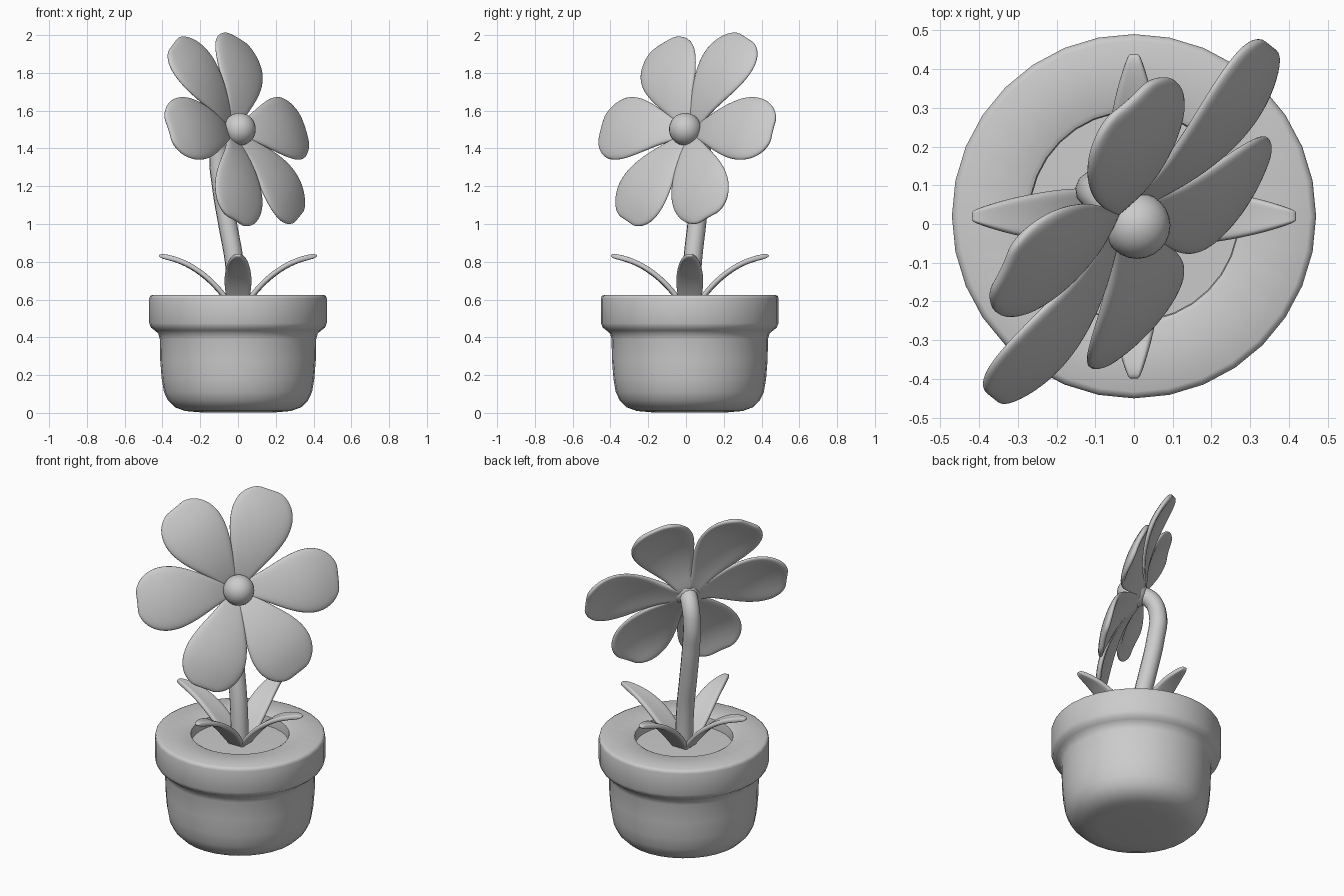
import bpy, bmesh, math
from mathutils import Vector, Matrix

if "Cube" in bpy.data.objects:
    bpy.data.objects.remove(bpy.data.objects["Cube"])

CY = 0.02  # pot axis offset in y


def finish(name, bm, mods=()):
    bmesh.ops.recalc_face_normals(bm, faces=bm.faces)
    me = bpy.data.meshes.new(name)
    bm.to_mesh(me)
    bm.free()
    for p in me.polygons:
        p.use_smooth = True
    ob = bpy.data.objects.new(name, me)
    bpy.context.collection.objects.link(ob)
    for kind, settings in mods:
        m = ob.modifiers.new(kind.title(), kind)
        for k, v in settings.items():
            setattr(m, k, v)
    return ob


def lathe(name, profile, seg=32):
    bm = bmesh.new()
    vs = [bm.verts.new((r, 0, z)) for r, z in profile]
    es = [bm.edges.new(p) for p in zip(vs, vs[1:])]
    bmesh.ops.spin(bm, geom=vs + es, axis=(0, 0, 1), cent=(0, 0, 0),
                   angle=math.tau, steps=seg, use_duplicate=False)
    bmesh.ops.remove_doubles(bm, verts=bm.verts, dist=1e-4)
    ob = finish(name, bm)
    ob.location.y = CY
    bpy.context.view_layer.objects.active = ob
    ob.select_set(True)
    bpy.ops.object.shade_smooth_by_angle(angle=math.radians(50))
    ob.select_set(False)
    return ob


def blade(name, rows, curl, thick, matrix):
    """Blade from rows of (along, height, half width), bent across by curl."""
    bm = bmesh.new()
    grid = []
    for a, h, w in rows:
        grid.append([bm.verts.new((a, s * w, h + curl * (s * w) ** 2))
                     for s in (-1, -0.55, 0, 0.55, 1)])
    for r0, r1 in zip(grid, grid[1:]):
        for j in range(4):
            bm.faces.new((r0[j], r1[j], r1[j + 1], r0[j + 1]))
    ob = finish(name, bm, [("SOLIDIFY", {"thickness": thick, "offset": 0}),
                           ("SUBSURF", {"levels": 2, "render_levels": 2})])
    ob.matrix_world = matrix
    return ob


# Pot with a thick rim
lathe("pot", [(0, 0.005), (0.2, 0.003), (0.28, 0.01), (0.335, 0.03), (0.37, 0.065),
              (0.392, 0.11), (0.404, 0.18), (0.412, 0.28), (0.414, 0.39), (0.422, 0.42),
              (0.442, 0.437), (0.461, 0.452), (0.47, 0.475), (0.47, 0.605),
              (0.466, 0.619), (0.453, 0.625), (0.285, 0.625), (0.272, 0.618),
              (0.269, 0.60), (0.269, 0.54)])
# Soil surface
lathe("soil", [(0, 0.567), (0.15, 0.565), (0.27, 0.562)])

# Curved stem
cu = bpy.data.curves.new("stem", "CURVE")
cu.dimensions = "3D"
cu.bevel_depth = 0.05
cu.bevel_resolution = 4
cu.resolution_u = 8
cu.use_fill_caps = True
path = [(0, 0.02, 0.52), (-0.02, 0.035, 0.8), (-0.055, 0.057, 1.0), (-0.088, 0.078, 1.2),
        (-0.1, 0.086, 1.36), (-0.075, 0.066, 1.45), (-0.02, 0.015, 1.5)]
sp = cu.splines.new("BEZIER")
sp.bezier_points.add(len(path) - 1)
for bp, p in zip(sp.bezier_points, path):
    bp.co = p
    bp.handle_left_type = bp.handle_right_type = "AUTO"
stem = bpy.data.objects.new("stem", cu)
bpy.context.collection.objects.link(stem)

# Four arching leaves
leaf = [(0.015, 0.54, 0.05), (0.08, 0.628, 0.068), (0.15, 0.706, 0.076),
        (0.25, 0.78, 0.062), (0.34, 0.817, 0.042), (0.422, 0.834, 0.014)]
for i in range(4):
    blade(f"leaf_{i + 1}", leaf, 1.0, 0.028,
          Matrix.Translation((0, CY, 0)) @ Matrix.Rotation(i * math.pi / 2, 4, "Z"))

# Flower head frame: u across, v up in the petal plane, n facing out
u = Vector((0.62, 0.785, 0)).normalized()
tilt = math.radians(22)
n = Vector((u.y, -u.x, 0)) * math.cos(tilt) + Vector((0, 0, math.sin(tilt)))
v = n.cross(u)
head = Matrix((u, v, n)).transposed().to_4x4()
head.translation = Vector((-0.005, 0.005, 1.5))

# Six rounded petals, cupped forward and unevenly spread
petal = [(0.03, -0.04, 0.04), (0.12, 0.0, 0.07), (0.22, 0.03, 0.125),
         (0.34, 0.047, 0.178), (0.45, 0.04, 0.188), (0.54, 0.012, 0.145),
         (0.58, -0.005, 0.07)]
for i, a in enumerate((0, 65, 122, 180, 244, 300)):
    blade(f"petal_{i + 1}", petal, -0.8, 0.03,
          head @ Matrix.Rotation(math.radians(a), 4, "Z"))

# Round flower centre
bm = bmesh.new()
bmesh.ops.create_uvsphere(bm, u_segments=24, v_segments=16, radius=0.086)
finish("flower_centre", bm).matrix_world = Matrix.Translation((0.008, -0.004, 1.502))
